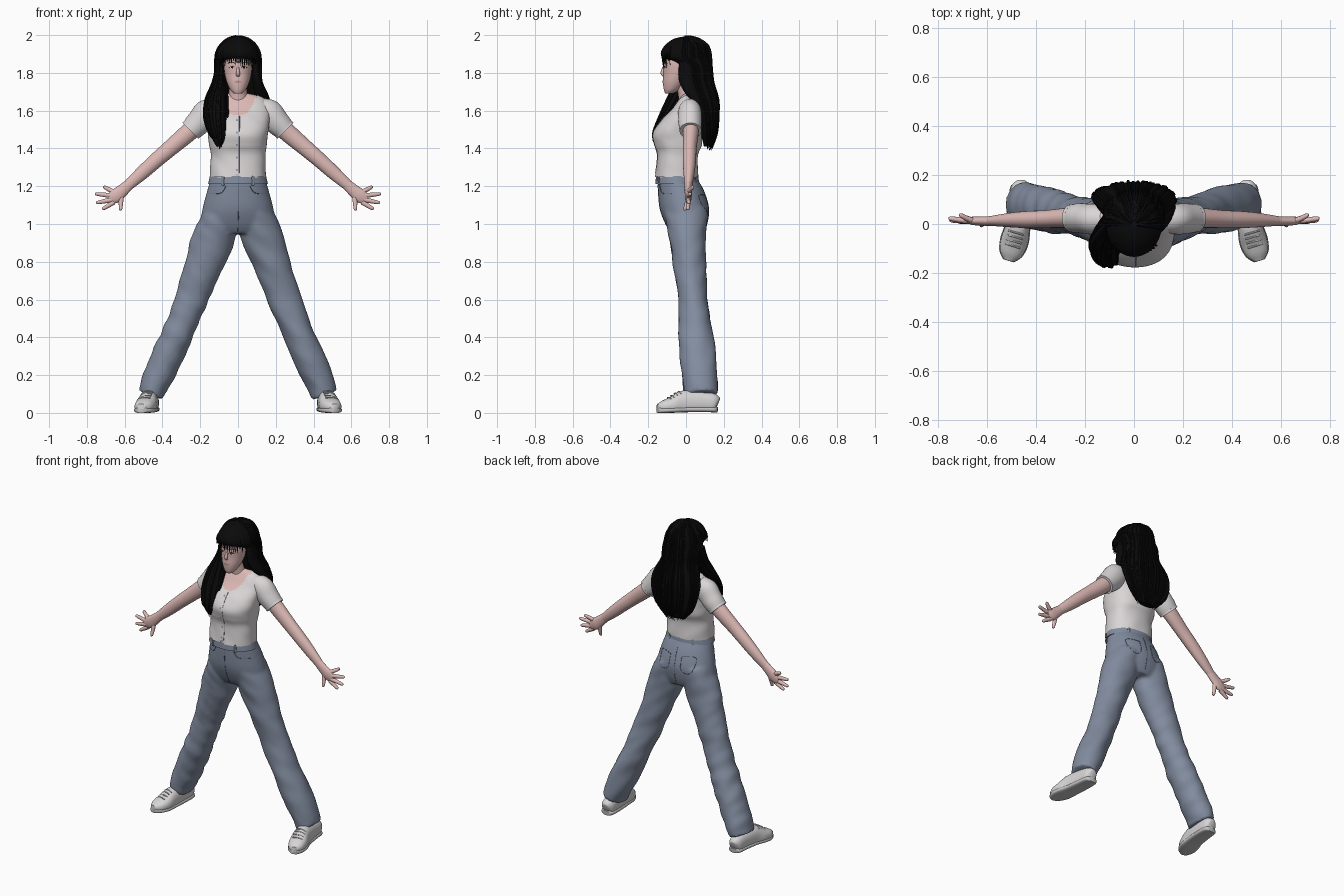
import bpy, bmesh, math, random
from mathutils import Vector, noise
from mathutils.bvhtree import BVHTree

random.seed(4)
if bpy.data.objects.get("Cube"):
    bpy.data.objects.remove(bpy.data.objects["Cube"])
X, Y, Z = Vector((1, 0, 0)), Vector((0, 1, 0)), Vector((0, 0, 1))


def material(name, *rgb):
    m = bpy.data.materials.new(name)
    m.use_nodes = True
    m.diffuse_color = (*rgb, 1)
    m.node_tree.nodes["Principled BSDF"].inputs["Base Color"].default_value = (*rgb, 1)
    return m


skin = material("skin", .72, .485, .46)
lip = material("lips", .55, .29, .28)
black = material("black hair", .003, .003, .003)
white = material("off white cotton", .7, .67, .675)
denim = material("blue denim", .225, .265, .35)
seam_blue = material("dark seam", .13, .155, .21)
leather = material("white leather", .68, .665, .665)
rubber = material("pale rubber", .55, .54, .54)
grey = material("button grey", .3, .3, .31)


def spline(rings, steps):
    """Smoothly interpolate rings of (x, y, z, radius along hint, other radius)."""
    p = [rings[0], *rings, rings[-1]]
    out = []
    for i in range(1, len(p) - 2):
        for k in range(steps):
            t = k / steps
            out.append([(2 * b + (c - a) * t + (2 * a - 5 * b + 4 * c - d) * t * t
                         + (3 * b - a - 3 * c + d) * t ** 3) / 2
                        for a, b, c, d in zip(*p[i - 1:i + 3])])
    return out + [list(rings[-1])]


def add_loft(bm, rings, hint, n, steps, power, level, fold, floor):
    rings = spline(rings, steps)
    loops = []
    for i, (x, y, z, a, b) in enumerate(rings):
        lo, hi = rings[max(i - 1, 0)], rings[min(i + 1, len(rings) - 1)]
        t = Z if level else (Vector(hi[:3]) - Vector(lo[:3])).normalized()
        u = (hint - t * hint.dot(t)).normalized()
        v = t.cross(u)
        loop = []
        for k in range(n):
            c, s = math.cos(math.tau * k / n), math.sin(math.tau * k / n)
            c, s = [math.copysign(abs(q) ** (2 / power), q) for q in (c, s)]
            p = Vector((x, y, z)) + u * a * c + v * b * s
            if fold:
                p += (u * c + v * s) * fold * noise.noise((p.x * 7, p.y * 9, p.z * 13 + p.x * 9))
            p.z = max(p.z, floor)
            loop.append(bm.verts.new(p))
        loops.append(loop)
    for l, m in zip(loops, loops[1:]):
        for k in range(n):
            bm.faces.new((l[k], l[k - 1], m[k - 1], m[k]))
    bm.faces.new(loops[0])
    bm.faces.new(loops[-1][::-1])


def build(name, mat, lofts, hint=Y, n=24, steps=4, power=2, level=False, fold=0, floor=-1, cut=None):
    bm = bmesh.new()
    for rings in lofts:
        add_loft(bm, rings, hint, n, steps, power, level, fold, floor)
    bmesh.ops.recalc_face_normals(bm, faces=bm.faces)
    if cut:
        gone = [f for f in bm.faces if cut(f.calc_center_median())]
        bmesh.ops.delete(bm, geom=gone, context='FACES')
    return finish(name, mat, bm)


def finish(name, mat, bm):
    me = bpy.data.meshes.new(name)
    bm.to_mesh(me)
    bm.free()
    me.materials.append(mat)
    ob = bpy.data.objects.new(name, me)
    bpy.context.collection.objects.link(ob)
    bpy.ops.object.select_all(action='DESELECT')
    ob.select_set(True)
    bpy.context.view_layer.objects.active = ob
    bpy.ops.object.shade_smooth_by_angle(angle=math.radians(50))
    return ob


def flip(rings, side):
    return [(x * side, *rest) for x, *rest in rings]


def surface(ob):
    return BVHTree.FromObject(ob, bpy.context.evaluated_depsgraph_get())


def onto(tree, x, z, back=False):
    d = -1 if back else 1
    hit = tree.ray_cast(Vector((x, -d, z)), Y * d)[0]
    return hit.y if hit else 0


def stitch(name, mat, tree, points, r=.003, back=False):
    """Thin raised line lying on the front or back of a surface."""
    flat = spline(points, 6)
    build(name, mat, [[(x, onto(tree, x, z, back), z, r, r) for x, z in flat]],
          hint=Vector((.3, 1, .2)), n=6, steps=1)


def decal(name, mat, tree, x, z, w, h):
    """Small oval plate hugging the front of a surface."""
    bm = bmesh.new()
    bmesh.ops.create_circle(bm, cap_ends=True, cap_tris=True, segments=16, radius=1)
    for v in bm.verts:
        px, pz = x + v.co.x * w, z + v.co.y * h
        v.co = (px, onto(tree, px, pz) - .002, pz)
    finish(name, mat, bm)


# Head, neck and face
head = build("head", skin, [[
    (0, -.09, 1.69, .02, .02), (0, -.077, 1.71, .04, .04), (0, -.06, 1.75, .059, .062),
    (0, -.045, 1.8, .071, .075), (0, -.04, 1.86, .076, .082), (0, -.025, 1.92, .068, .08),
    (0, -.02, 1.95, .03, .04)]], hint=X, n=32, level=True)
build("neck", skin, [[(0, .01, 1.6, .07, .05), (0, .005, 1.67, .05, .045), (0, -.01, 1.78, .046, .05)]],
      hint=X, level=True)
build("nose", skin, [[(0, -.116, 1.835, .005, .006), (0, -.125, 1.8, .01, .01),
                      (0, -.117, 1.783, .009, .005)]], hint=X, n=12)
face = surface(head)
decal("mouth", lip, face, 0, 1.752, .02, .007)
for side, word in ((1, "left"), (-1, "right")):
    decal(word + "_eye_white", white, face, side * .032, 1.827, .013, .005)
    decal(word + "_iris", black, face, side * .032, 1.828, .006, .005)
    stitch(word + "_lash", black, face, [(side * x, z) for x, z in ((.017, 1.828), (.031, 1.834), (.047, 1.828))], .0015)
    stitch(word + "_brow", black, face, [(side * x, z) for x, z in ((.016, 1.852), (.035, 1.857), (.054, 1.851))], .002)

# Hair mass, front lock, fringe and loose strands
mass = [(0, 0, 1.992, .012, .015), (0, 0, 1.98, .052, .065), (0, 0, 1.948, .09, .11),
        (0, -.004, 1.91, .11, .129), (0, .002, 1.88, .115, .127), (0, .022, 1.862, .116, .108),
        (0, .048, 1.825, .117, .086), (0, .057, 1.75, .12, .085), (0, .09, 1.66, .158, .078),
        (0, .112, 1.58, .16, .058), (0, .12, 1.48, .125, .042), (0, .115, 1.41, .06, .02)]
lock = [(-.092, .01, 1.84, .022, .05), (-.1, -.01, 1.75, .034, .05), (-.115, -.055, 1.66, .056, .045),
        (-.118, -.11, 1.56, .06, .035), (-.105, -.15, 1.47, .042, .025), (-.1, -.145, 1.41, .012, .012)]
side_lock = [(.09, .01, 1.86, .02, .045), (.1, .005, 1.77, .022, .045), (.118, .03, 1.7, .035, .04),
             (.14, .07, 1.64, .03, .03)]
build("hair", black, [mass], hint=X, n=40, level=True)
build("front_lock", black, [lock], hint=X, level=True)
build("left_side_lock", black, [side_lock], hint=X, level=True)


def strands(rings, lo, hi, count):
    out = []
    for _ in range(count):
        f, grow = random.uniform(lo, hi), random.uniform(.96, 1.05)
        r = random.uniform(.004, .008)
        path = [(x + a * grow * math.cos(f), y + b * grow * math.sin(f), z, r, r) for x, y, z, a, b in rings]
        x, y, z, *_ = path[-1]
        path[-1] = (x, y, z + random.uniform(-.02, .04), .001, .001)
        out.append(path)
    return out


build("hair_strands", black, strands(mass, -.15, math.pi + .15, 60), hint=X, n=6, steps=3)
build("lock_strands", black, strands(lock, 0, math.tau, 26), hint=X, n=6, steps=3)
fringe = []
for k in range(17):
    x = (k - 8) * .0112
    y = -.126 * math.sqrt(1 - (x / .125) ** 2)
    drop = 1.848 + random.uniform(-.016, .016)
    fringe.append([(x * .75, y * .88, 1.94, .006, .004), (x, y, 1.895, .006, .004),
                   (x * 1.04, y + .004, drop, .001, .001)])
build("fringe", black, fringe, hint=X, n=6)

# Torso and cropped shirt with a scooped neck
torso = [(0, -.05, 1.225, .138, .098), (0, -.05, 1.248, .14, .107), (0, -.045, 1.36, .139, .1), (0, -.042, 1.42, .145, .118),
         (0, -.045, 1.48, .153, .122), (0, -.028, 1.54, .16, .105), (0, .002, 1.6, .162, .08),
         (0, .015, 1.645, .148, .062), (0, .02, 1.675, .115, .046), (0, .02, 1.69, .06, .035)]
build("torso", skin, [torso], hint=X, n=48, power=2.3, level=True)


def neckline(p):
    scoop = (p.x / .09) ** 2 + ((p.z - 1.69) / .115) ** 2 < 1 and p.y < .03
    notch = p.y < 0 and p.z < 1.262 - abs(p.x + .01) * .5
    return scoop or notch or (p.z > 1.672 and abs(p.x) < .1)


shirt = build("shirt", white, [[(x, y, z, a + .007, b + .007) for x, y, z, a, b in torso[1:]]],
              hint=X, n=96, steps=10, power=2.3, level=True, fold=.004, cut=neckline)
cloth = surface(shirt)
stitch("placket", grey, cloth, [(.008, 1.57), (.008, 1.4), (.008, 1.27)], .002)
for k in range(5):
    decal("shirt_button", grey, cloth, -.006, 1.55 - k * .066, .006, .006)

# Arms, sleeves, hands and fingers
tips = ((.712, 1.198, .035), (.757, 1.16, .022), (.752, 1.112, .015), (.718, 1.078, .01), (.622, 1.072, -.005))
roots = ((.655, 1.168), (.67, 1.15), (.67, 1.128), (.658, 1.115), (.618, 1.145))
for side, word in ((1, "left"), (-1, "right")):
    build(word + "_sleeve", white, [flip([
        (.11, .018, 1.62, .05, .05), (.16, .02, 1.59, .062, .072), (.205, .022, 1.54, .062, .068),
        (.25, .024, 1.495, .056, .058)], side)], n=32, fold=.004)
    build(word + "_cuff", white, [flip([(.242, .024, 1.503, .058, .06), (.252, .024, 1.493, .058, .06)], side)], n=32)
    build(word + "_arm", skin, [flip([
        (.2, .025, 1.54, .045, .05), (.27, .025, 1.477, .041, .048), (.36, .02, 1.4, .036, .043),
        (.43, .018, 1.34, .035, .04), (.51, .016, 1.268, .029, .036), (.59, .012, 1.197, .019, .027)], side)])
    build(word + "_palm", skin, [flip([
        (.575, .012, 1.21, .02, .028), (.615, .012, 1.175, .019, .033), (.65, .013, 1.147, .018, .037),
        (.682, .014, 1.13, .011, .026)], side)])
    fingers = []
    for (tx, tz, ty), (rx, rz) in zip(tips, roots):
        fingers.append(flip([(rx, .012, rz, .013, .014), ((rx + tx) / 2, (ty + .012) / 2, (rz + tz) / 2, .011, .012),
                             (tx * .9 + rx * .1, ty, tz * .9 + rz * .1, .009, .009), (tx, ty, tz, .004, .004)], side))
    build(word + "_fingers", skin, fingers, n=10)

# Jeans: hips and flared legs merged into one skin
leg = [(.09, 0, 1.07, .115, .085), (.128, .008, .93, .098, .112), (.177, .018, .8, .088, .1), (.246, .035, .6, .078, .086),
       (.328, .052, .4, .092, .082), (.42, .072, .2, .093, .08), (.46, .08, .095, .09, .068)]
hips = [(0, -.046, 1.245, .143, .104), (0, -.025, 1.17, .165, .122), (0, -.008, 1.08, .188, .13),
        (0, .002, 1.0, .195, .11), (0, .008, .95, .13, .085)]
jeans = build("jeans", denim, [flip(leg, 1), flip(leg, -1)], n=40, steps=12, fold=.009)
hip_part = build("jeans_hips", denim, [hips], hint=X, n=40, level=True)
jeans.select_set(True)
bpy.context.view_layer.objects.active = jeans
bpy.ops.object.join()
merge = jeans.modifiers.new("merge", 'REMESH')
merge.mode, merge.voxel_size, merge.use_smooth_shade = 'VOXEL', .01, True
ease = jeans.modifiers.new("ease", 'SMOOTH')
ease.iterations = 5
build("waistband", denim, [[(0, -.046, 1.212, .158, .116), (0, -.047, 1.254, .149, .112)]],
      hint=X, n=48, level=True)
fabric = surface(jeans)
stitch("fly_seam", seam_blue, fabric, [(.004, 1.21), (.004, 1.1), (0, .96)], .002)
stitch("back_seam", seam_blue, fabric, [(0, 1.2), (0, 1.1), (0, .97)], .0015, True)
for side, word in ((1, "left"), (-1, "right")):
    stitch(word + "_front_pocket", seam_blue, fabric, [(side * x, z) for x, z in ((.065, 1.2), (.09, 1.165), (.15, 1.16))], .002)
    stitch(word + "_back_pocket", seam_blue, fabric, [(side * x, z) for x, z in (
        (.04, 1.15), (.045, 1.07), (.08, 1.05), (.115, 1.07), (.12, 1.15), (.04, 1.15))], .0015, True)
    for name, y in (("front", -.142), ("back", .05)):
        build(f"{word}_{name}_belt_loop", denim, [[(side * .08, y, 1.205, .006, .008), (side * .08, y - .004, 1.255, .006, .008)]], n=8)

# Shoes: rubber sole, leather upper, laces
shoe = [(.462, .168, .045, .02, .03), (.462, .15, .05, .04, .05), (.465, .08, .055, .046, .06),
        (.475, -.01, .05, .05, .068), (.488, -.07, .037, .056, .05), (.503, -.12, .032, .046, .034),
        (.512, -.15, .032, .02, .016)]
for side, word in ((1, "left"), (-1, "right")):
    upper = build(word + "_shoe", leather, [flip(shoe, side)], hint=X, n=32, power=2.3, floor=.02)
    build(word + "_sole", rubber, [flip([(x, y, z * .2 + .008, a + .003, .015) for x, y, z, a, b in shoe], side)],
          hint=X, n=32, power=3, floor=0)
    tree = surface(upper)
    for k in range(4):
        y = -.035 - k * .018
        lace = []
        for dx in (-.03, -.015, 0, .015, .03):
            px = .482 + k * .004 + dx
            hit = tree.ray_cast(Vector((px * side, y, 1)), -Z)[0]
            lace.append((px * side, y + dx * .3, hit.z, .004, .004))
        build(word + "_lace", leather, [lace], n=6, steps=2)
